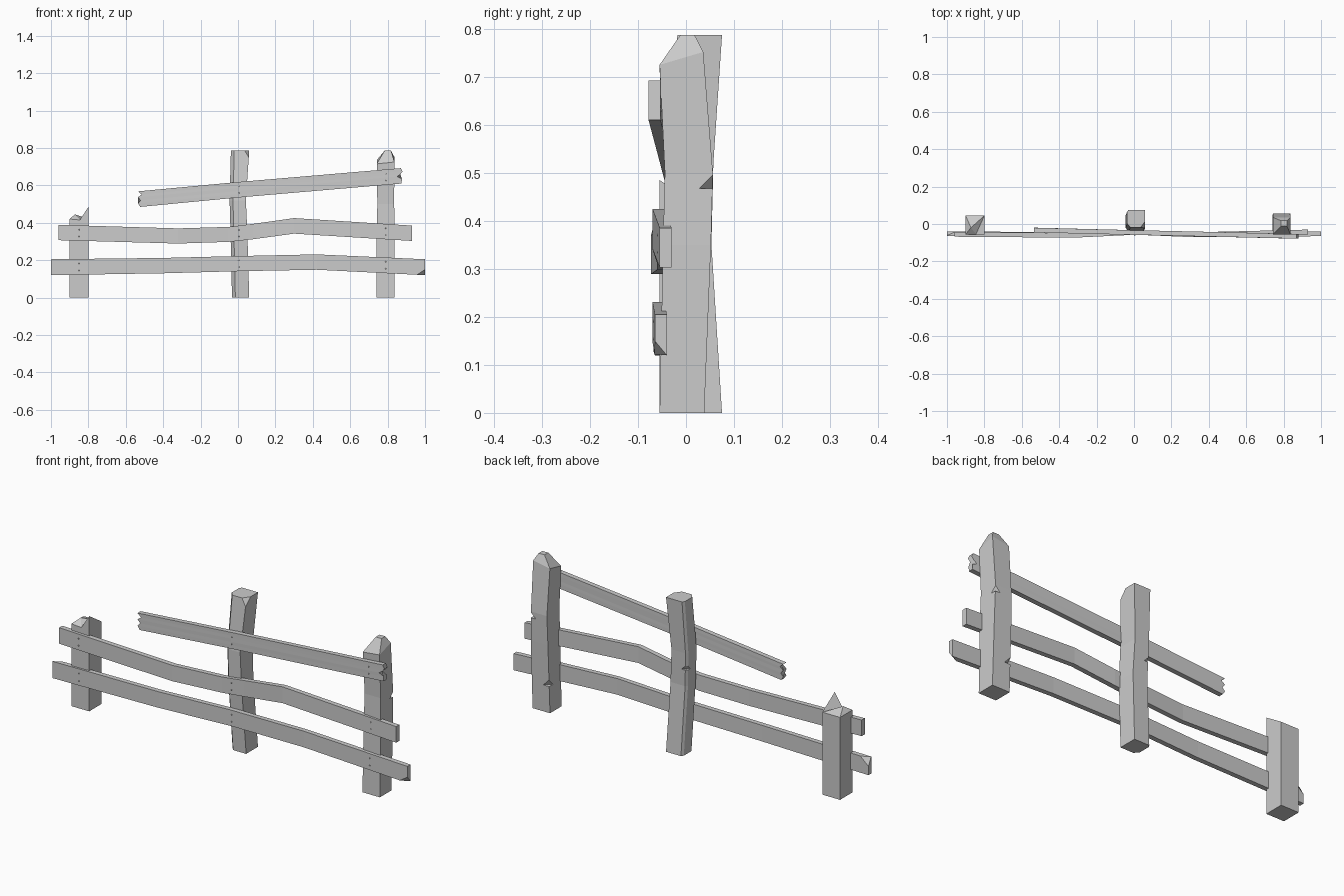
import bpy, bmesh
from mathutils import Vector

cube = bpy.data.objects.get("Cube")
if cube:
    bpy.data.objects.remove(cube, do_unlink=True)

wood = bpy.data.materials.new("weathered_grey_wood")
wood.use_nodes = True
GREY = (0.6, 0.6, 0.6, 1)
wood.diffuse_color = GREY
wood.node_tree.nodes["Principled BSDF"].inputs["Base Color"].default_value = GREY


def finish(name, bm):
    bmesh.ops.recalc_face_normals(bm, faces=bm.faces)
    mesh = bpy.data.meshes.new(name)
    bm.to_mesh(mesh)
    bm.free()
    mesh.materials.append(wood)
    ob = bpy.data.objects.new(name, mesh)
    bpy.context.collection.objects.link(ob)
    return ob


def loft(rings):
    """Skin closed rings of points and cap both ends."""
    bm = bmesh.new()
    loops = [[bm.verts.new(p) for p in ring] for ring in rings]
    n = len(loops[0])
    for a, b in zip(loops, loops[1:]):
        for i in range(n):
            j = (i + 1) % n
            bm.faces.new((a[i], a[j], b[j], b[i]))
    bm.faces.new(loops[0])
    bm.faces.new(loops[-1])
    return bm


def chip(bm, a, b, c, keep):
    """Slice a corner off along the plane a, b, c on the side away from keep."""
    a, b, c, keep = map(Vector, (a, b, c, keep))
    no = (b - a).cross(c - a).normalized()
    if no.dot(keep - a) > 0:
        no = -no
    geom = bm.verts[:] + bm.edges[:] + bm.faces[:]
    bmesh.ops.bisect_plane(bm, geom=geom, plane_co=a, plane_no=no, clear_outer=True)
    bmesh.ops.holes_fill(bm, edges=[e for e in bm.edges if e.is_boundary])


def rect(x0, x1, y0, y1, z):
    return [(x0, y0, z), (x1, y0, z), (x1, y1, z), (x0, y1, z)]


def notch(ob, centre, size):
    """Cut a small diamond-shaped nick."""
    bm = bmesh.new()
    bmesh.ops.create_icosphere(bm, subdivisions=1, radius=0.01)
    bm.clear()
    bmesh.ops.create_cone(bm, segments=4, radius1=size, radius2=0, depth=size, cap_ends=True)
    bmesh.ops.translate(bm, verts=bm.verts, vec=centre)
    cutter = finish("notch_cutter", bm)
    cutter.hide_render = True
    mod = ob.modifiers.new("notch", 'BOOLEAN')
    mod.operation = 'DIFFERENCE'
    mod.object = cutter
    bpy.context.view_layer.objects.active = ob
    bpy.ops.object.modifier_apply(modifier=mod.name)
    bpy.data.objects.remove(cutter, do_unlink=True)


# Broken post: four walls with a splintered top
bm = bmesh.new()
base = [bm.verts.new(p) for p in rect(-.9, -.8, -.055, .045, 0)]
tops = [bm.verts.new(p) for p in ((-.9, -.055, .42), (-.8, -.055, .485),
                                  (-.8, .045, .42), (-.9, .045, .42))]
dip = bm.verts.new((-.845, -.055, .415))
peak = bm.verts.new((-.872, -.02, .445))
bm.faces.new(base)
bm.faces.new((base[0], base[1], tops[1], dip, tops[0]))
for i in (1, 2, 3):
    j = (i + 1) % 4
    bm.faces.new((base[i], base[j], tops[j], tops[i]))
rim = [tops[0], dip, tops[2], tops[3]]
for i in range(4):
    bm.faces.new((rim[i], rim[(i + 1) % 4], peak))
bm.faces.new((dip, tops[1], tops[2]))
finish("broken_post", bm)

# Bent middle post with a bevelled front edge
rings = []
for z, x0, x1, y0, y1 in ((0, -.032, .06, -.02, .075), (.35, -.04, .05, -.043, .053),
                          (.52, -.045, .042, -.043, .057), (.787, -.038, .06, -.018, .075)):
    rings.append([(x0, y0 + .022, z), (x0 + .018, y0, z), (x1, y0, z),
                  (x1, y1, z), (x0 + .008, y1, z), (x0, y1 - .012, z)])
bm = loft(rings)
chip(bm, (.035, -.018, .787), (.06, .015, .787), (.06, -.018, .75), (0, 0, 0))
middle_post = finish("middle_post", bm)
notch(middle_post, (-.045, .058, .45), .035)

# Pointed post with a blunt pyramid tip
rings = [rect(.74, .838, -.055, .038, 0), rect(.742, .838, -.048, .052, .35),
         rect(.745, .835, -.044, .056, .5), rect(.742, .836, -.055, .036, .73),
         rect(.785, .818, -.012, .018, .787)]
z_shift = (-.015, -.005, .022, .005)
rings[3] = [(x, y, z + d) for (x, y, z), d in zip(rings[3], z_shift)]
pointed_post = finish("pointed_post", loft(rings))
notch(pointed_post, (.84, .058, .485), .035)
notch(pointed_post, (.742, .047, .155), .035)

THICK = 0.025
FLAT = ((0, 0), (1, 0))


def board(stations, left=FLAT, right=FLAT):
    """Board through (x, low z, high z, front y); ends are (height fraction, x inset)."""
    def ring(station, profile, sign):
        x, lo, hi, y = station
        front = [(x + sign * d, y, lo + (hi - lo) * f) for f, d in profile]
        back = [(px, y + THICK, pz) for px, _, pz in reversed(front)]
        return front + back
    rings = []
    for i, s in enumerate(stations):
        if i == 0:
            rings.append(ring(s, left, 1))
        elif i == len(stations) - 1:
            rings.append(ring(s, right, -1))
        else:
            rings.append(ring(s, [(f, 0) for f, _ in left], 0))
    return loft(rings)


# Bottom rail with chipped end corners
bottom = [(-1, .12, .205, -.065), (-.4, .13, .212, -.068), (0, .141, .222, -.058),
          (.42, .149, .231, -.07), (1, .12, .205, -.065)]
bm = board(bottom)
chip(bm, (.955, -.065, .12), (1, -.065, .15), (1, -.04, .12), (0, -.05, .17))
chip(bm, (-.955, -.04, .205), (-1, -.062, .205), (-1, -.04, .165), (0, -.05, .17))
finish("bottom_rail", bm)

# Wavy middle rail
middle = [(-.96, .307, .389, -.068), (-.32, .289, .37, -.073), (-.05, .298, .378, -.06),
          (.08, .312, .394, -.06), (.3, .342, .425, -.07), (.93, .303, .385, -.055)]
finish("middle_rail", board(middle))

# Fallen top rail with splintered ends
top = [(-.535, .485, .568, -.045), (0, .535, .618, -.058), (.88, .61, .692, -.078)]
finish("top_rail", board(top, ((0, .012), (.22, 0), (.42, .015), (.62, 0), (.8, .02), (1, 0)),
                         ((0, .005), (.3, .004), (.45, .03), (.6, .012), (.78, 0), (1, .01))))


# Small nail heads, two at each crossing
def nail_pair(name, stations, x):
    for a, b in zip(stations, stations[1:]):
        if a[0] <= x <= b[0]:
            t = (x - a[0]) / (b[0] - a[0])
            _, lo, hi, y = [p + (q - p) * t for p, q in zip(a, b)]
            bm = bmesh.new()
            for f in (.28, .72):
                z = lo + (hi - lo) * f
                pts = [(x - .004, y, z), (x, y, z - .004), (x + .004, y, z), (x, y, z + .004)]
                vs = [bm.verts.new(p) for p in pts]
                tip = bm.verts.new((x, y - .002, z))
                for i in range(4):
                    bm.faces.new((vs[i], vs[(i + 1) % 4], tip))
                bm.faces.new(vs)
            finish(name, bm)
            return


for rail, stations in (("bottom", bottom), ("middle", middle), ("top", top)):
    for post, x in (("broken", -.85), ("middle", .005), ("pointed", .79)):
        nail_pair(f"{rail}_rail_nails_{post}_post", stations, x)
